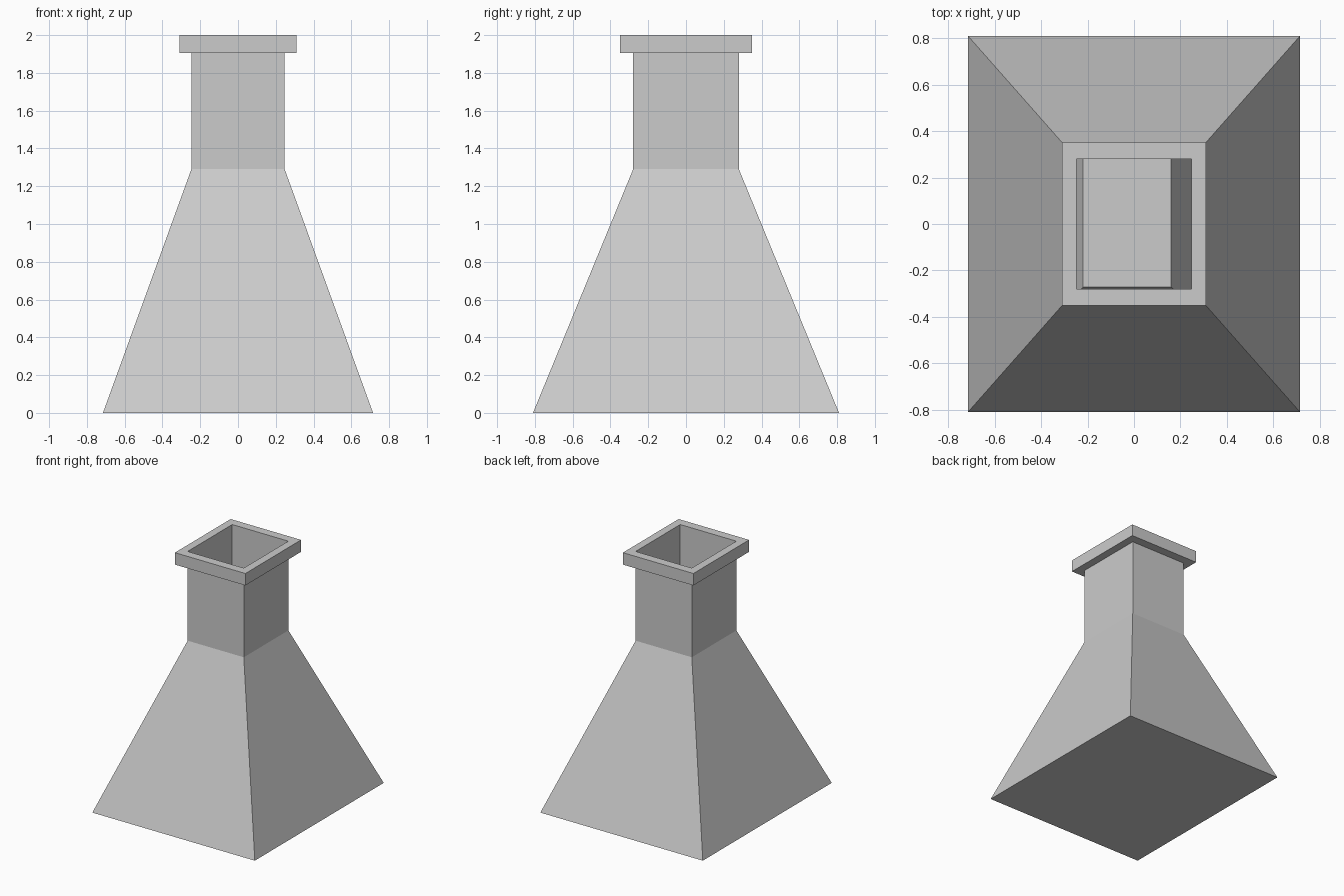
import bpy, bmesh

if "Cube" in bpy.data.objects:
    bpy.data.objects.remove(bpy.data.objects["Cube"])


def loft(name, rings, cap_start=False, cap_end=False, centre=(0, 0), normals_out=True):
    """Skin a stack of rectangles given as (half_x, half_y, z)."""
    bm = bmesh.new()
    loops = [[bm.verts.new((centre[0] + sx * hx, centre[1] + sy * hy, z))
              for sx, sy in ((-1, -1), (1, -1), (1, 1), (-1, 1))]
             for hx, hy, z in rings]
    for low, high in zip(loops, loops[1:]):
        for i in range(4):
            j = (i + 1) % 4
            bm.faces.new((low[i], low[j], high[j], high[i]))
    if cap_start:
        bm.faces.new(loops[0][::-1])
    if cap_end:
        bm.faces.new(loops[-1])
    mesh = bpy.data.meshes.new(name)
    bm.to_mesh(mesh)
    bm.free()
    obj = bpy.data.objects.new(name, mesh)
    bpy.context.collection.objects.link(obj)
    return obj


NECK = (0.247, 0.28)
LIP = (0.31, 0.35)
LIP_BOTTOM, TOP = 1.905, 2.0

# Flask: closed floor, tapered body, thin neck, square lip folding back into the opening
loft("flask", [(0.715, 0.81, 0), (*NECK, 1.29), (*NECK, LIP_BOTTOM),
               (*LIP, LIP_BOTTOM), (*LIP, TOP), (*NECK, TOP), (*NECK, LIP_BOTTOM)],
     cap_start=True)

# Liquid block inside, seen through the opening
loft("liquid", [(0.62, 0.70, 0.02), (0.19, 0.29, 1.18)],
     cap_start=True, cap_end=True, centre=(-0.03, 0.018))
